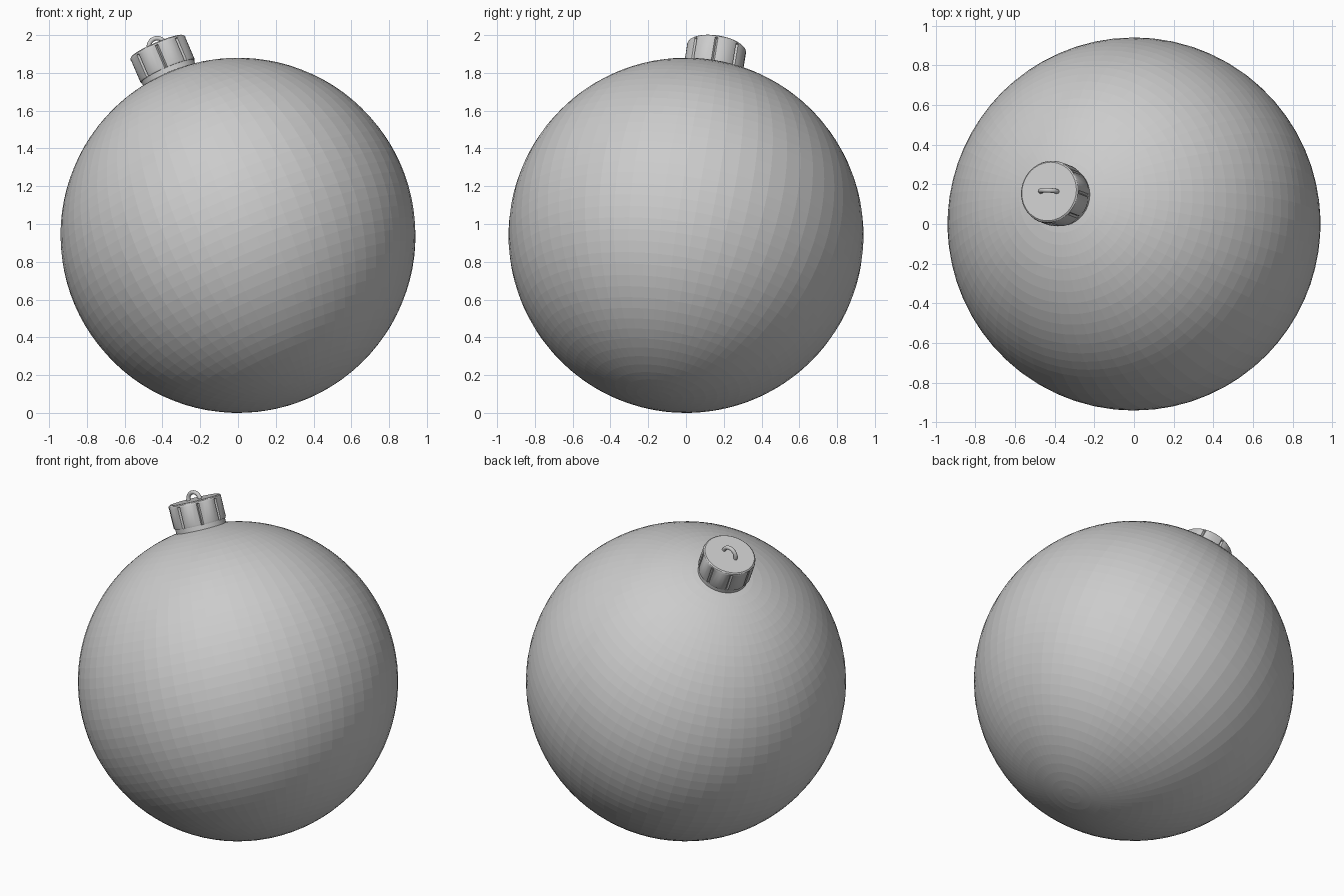
import bpy, bmesh
from math import sin, cos, pi, radians
from mathutils import Matrix, Vector

cube = bpy.data.objects.get("Cube")
if cube:
    bpy.data.objects.remove(cube, do_unlink=True)

grey = bpy.data.materials.new("plain grey")
grey.use_nodes = True
colour = (0.6, 0.6, 0.6, 1)
grey.diffuse_color = colour
grey.node_tree.nodes["Principled BSDF"].inputs["Base Color"].default_value = colour

# Tilted frame shared by all parts: origin at the ball centre, z through the cap
RADIUS = 0.94
axis = Vector((-0.389, 0.149, 0.909)).normalized()
side = Vector((0, 1, 0)).cross(axis).normalized()
depth = axis.cross(side)
FRAME = Matrix.Translation((0, 0, RADIUS)) @ Matrix((side, depth, axis)).transposed().to_4x4()


def add_part(name, bm, smooth_angle=None):
    bmesh.ops.recalc_face_normals(bm, faces=bm.faces)
    mesh = bpy.data.meshes.new(name)
    bm.to_mesh(mesh)
    bm.free()
    mesh.materials.append(grey)
    if smooth_angle:
        mesh.shade_smooth()
        mesh.set_sharp_from_angle(angle=radians(smooth_angle))
    obj = bpy.data.objects.new(name, mesh)
    obj.matrix_world = FRAME
    bpy.context.collection.objects.link(obj)
    return obj


def bridge(bm, a, b):
    n = len(a)
    for i in range(n):
        j = (i + 1) % n
        bm.faces.new((a[i], a[j], b[j], b[i]))


# Faceted ball
bm = bmesh.new()
bmesh.ops.create_uvsphere(bm, u_segments=64, v_segments=48, radius=RADIUS)
add_part("ball", bm)

# Cap: stacked outlines, with eight narrow grooves between slightly bulged lobes
LOBES = 8
OFFSETS = (0, 3, 8, 15, 22.5, 30, 37, 42)   # degrees from each groove
# height, radius, groove amount
LEVELS = ((0.90, 0.150, 0), (0.955, 0.150, 0), (0.955, 0.157, 1),
          (0.965, 0.160, 1), (1.083, 0.160, 1), (1.086, 0.158, 0),
          (1.094, 0.156, 0), (1.10, 0.149, 0))
bm = bmesh.new()
rings = []
for height, radius, groove in LEVELS:
    ring = []
    for lobe in range(LOBES):
        for off in OFFSETS:
            bulge = sin(pi * off * LOBES / 360)
            cut = 0.005 * (1 - bulge) + (0.010 if off == 0 else 0)
            r = radius - groove * cut
            a = 2 * pi * lobe / LOBES + radians(off)
            ring.append(bm.verts.new((r * cos(a), r * sin(a), height)))
    rings.append(ring)
for low, high in zip(rings, rings[1:]):
    bridge(bm, low, high)
bm.faces.new(rings[0])
bm.faces.new(rings[-1])
add_part("cap", bm, 30)

# Hanging loop, half sunk in the cap
bm = bmesh.new()
MAJOR, MINOR, STEPS, TUBE = 0.044, 0.012, 32, 12
hoops = []
for i in range(STEPS):
    a = 2 * pi * i / STEPS
    hoop = []
    for k in range(TUBE):
        b = 2 * pi * k / TUBE
        r = MAJOR + MINOR * cos(b)
        hoop.append(bm.verts.new((r * cos(a), MINOR * sin(b), 1.10 + r * sin(a))))
    hoops.append(hoop)
for i in range(STEPS):
    bridge(bm, hoops[i], hoops[(i + 1) % STEPS])
add_part("hanging_loop", bm, 40)
